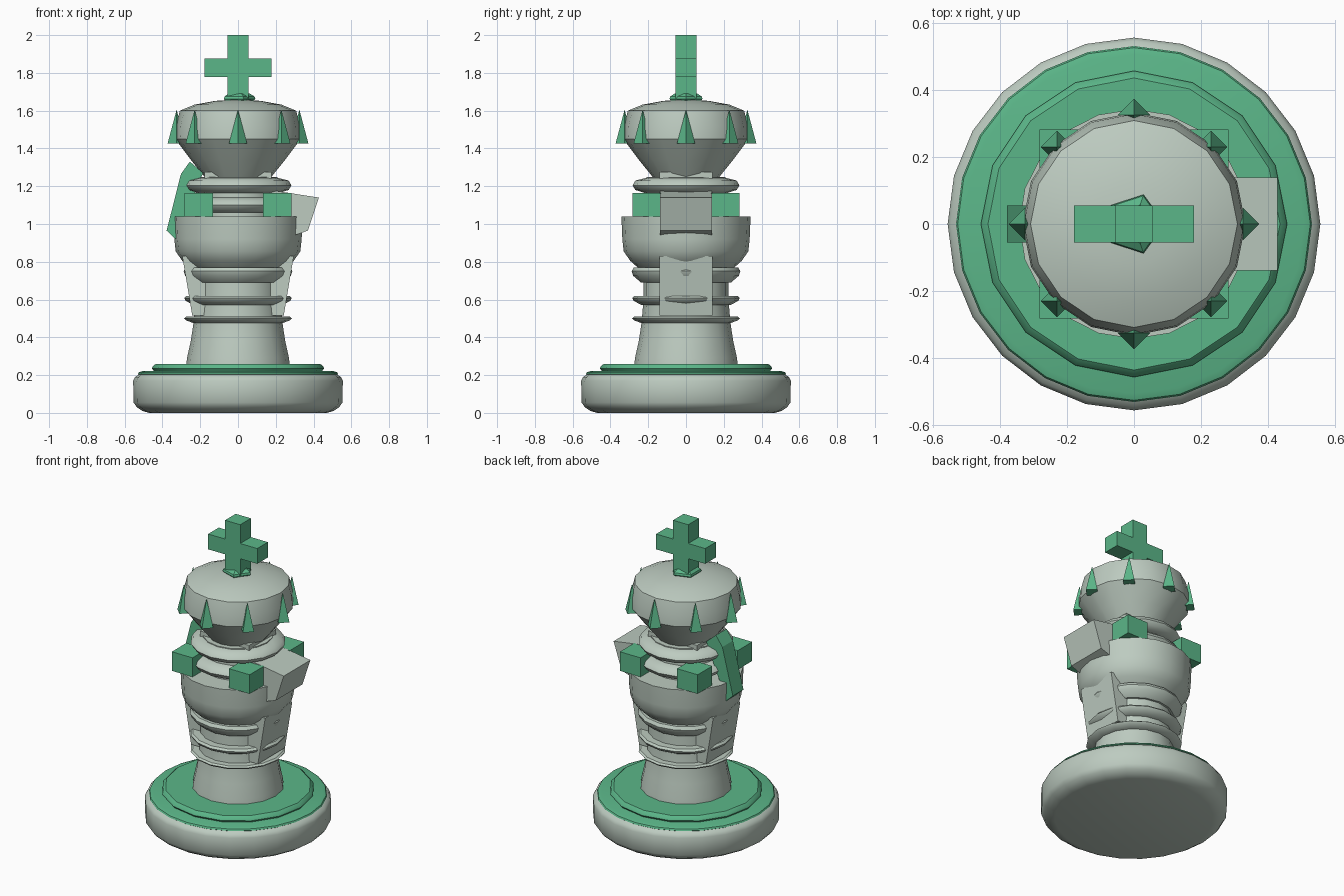
import bpy, bmesh, math

if "Cube" in bpy.data.objects:
    bpy.data.objects.remove(bpy.data.objects["Cube"])


def material(name, rgb):
    m = bpy.data.materials.new(name)
    m.diffuse_color = (*rgb, 1)
    m.use_nodes = True
    m.node_tree.nodes["Principled BSDF"].inputs["Base Color"].default_value = m.diffuse_color
    return m


STONE = material("pale grey stone", (0.51, 0.60, 0.53))
GREEN = material("jade green", (0.105, 0.47, 0.25))


def finish(name, bm, mat, smooth=None):
    bmesh.ops.recalc_face_normals(bm, faces=bm.faces)
    me = bpy.data.meshes.new(name)
    bm.to_mesh(me)
    bm.free()
    me.materials.append(mat)
    ob = bpy.data.objects.new(name, me)
    bpy.context.collection.objects.link(ob)
    if smooth:
        bpy.ops.object.select_all(action='DESELECT')
        ob.select_set(True)
        bpy.context.view_layer.objects.active = ob
        bpy.ops.object.shade_smooth_by_angle(angle=math.radians(smooth))
    return ob


def lathe(name, profile, sides, mat, smooth=35):
    """Closed turned solid from (radius, z) points, bottom to top."""
    bm = bmesh.new()
    rings = []
    for r, z in profile:
        rings.append([bm.verts.new((r * math.cos(2 * math.pi * i / sides),
                                    r * math.sin(2 * math.pi * i / sides), z))
                      for i in range(sides)])
    for a, b in zip(rings, rings[1:]):
        for i in range(sides):
            j = (i + 1) % sides
            bm.faces.new((a[i], a[j], b[j], b[i]))
    bm.faces.new(rings[0][::-1])
    bm.faces.new(rings[-1])
    return finish(name, bm, mat, smooth)


def box(name, x, y, z, mat):
    """Box from min/max pairs."""
    return prism(name, [(x[0], z[0]), (x[1], z[0]), (x[1], z[1]), (x[0], z[1])], y, mat)


def prism(name, outline, y, mat):
    """Solid from an (x, z) outline extended along y."""
    bm = bmesh.new()
    a = [bm.verts.new((px, y[0], pz)) for px, pz in outline]
    b = [bm.verts.new((px, y[1], pz)) for px, pz in outline]
    bm.faces.new(a)
    bm.faces.new(b[::-1])
    n = len(outline)
    for i in range(n):
        j = (i + 1) % n
        bm.faces.new((a[i], b[i], b[j], a[j]))
    return finish(name, bm, mat)


# Foot and its two green steps
lathe("foot", [(0.47, 0), (0.505, 0.01), (0.535, 0.03), (0.553, 0.055), (0.555, 0.17),
               (0.545, 0.19), (0.51, 0.212)], 24, STONE, 45)
lathe("lower_step", [(0.515, 0.195), (0.53, 0.205), (0.525, 0.215), (0.505, 0.222)],
      24, GREEN, 30)
lathe("upper_step", [(0.44, 0.215), (0.456, 0.235), (0.452, 0.245), (0.435, 0.26)],
      16, GREEN, 30)

# Stem
lathe("stem", [(0.275, 0.24), (0.27, 0.29), (0.25, 0.38), (0.235, 0.48),
               (0.225, 0.6), (0.225, 0.8)], 16, STONE)

# Collars on the stem
for i, (z0, z1, r) in enumerate([(0.475, 0.51, 0.285), (0.57, 0.62, 0.284),
                                 (0.69, 0.77, 0.288)]):
    h = z1 - z0
    lathe(f"stem_collar_{i + 1}", [(r - 0.05, z0), (r - 0.008, z0 + 0.45 * h),
                                   (r, z0 + 0.75 * h), (r - 0.012, z1)], 16, STONE)

# Round middle drum
lathe("drum", [(0.25, 0.765), (0.295, 0.805), (0.33, 0.855), (0.337, 0.92),
               (0.342, 1.04)], 20, STONE, 40)

# Upper neck and its collars
lathe("neck", [(0.21, 1.0), (0.21, 1.25)], 16, STONE)
for i, z in enumerate([1.10, 1.205]):
    lathe(f"neck_collar_{i + 1}", [(0.22, z - 0.04), (0.268, z - 0.025), (0.283, z),
                                   (0.268, z + 0.025), (0.2, z + 0.042)], 16, STONE, 50)

# Flared head with domed top
lathe("crown", [(0.165, 1.235), (0.25, 1.34), (0.332, 1.45), (0.328, 1.52),
                (0.308, 1.60), (0.23, 1.632), (0.12, 1.652), (0.03, 1.658)],
      16, STONE, 28)

# Inner blocks whose faces show through the turned parts
prism("waist_block", [(-0.242, 0.515), (0.242, 0.515), (0.295, 0.83), (-0.295, 0.83)],
      (-0.14, 0.14), STONE)
box("neck_block", (-0.178, 0.178), (-0.14, 0.14), (1.0, 1.275), STONE)

# Slanted block on the right, sloping ridge on the left
prism("snout", [(0.17, 1.18), (0.428, 1.14), (0.37, 0.965), (0.305, 0.942), (0.17, 0.95)],
      (-0.138, 0.138), STONE)
prism("mane", [(-0.33, 0.92), (-0.378, 0.965), (-0.302, 1.265), (-0.255, 1.33),
               (-0.185, 1.27)], (-0.055, 0.055), GREEN)

# Four battlement blocks on the drum
for sx in (-1, 1):
    for sy in (-1, 1):
        box("battlement", sorted((sx * 0.132, sx * 0.282)),
            sorted((sy * 0.132, sy * 0.282)), (1.04, 1.165), GREEN)

# Eight crown spikes
for i in range(8):
    a = i * math.pi / 4
    bm = bmesh.new()
    bmesh.ops.create_cone(bm, cap_ends=True, segments=4, radius1=0.048, radius2=0,
                          depth=0.18)
    # keep the diamond base lined up with the x and y axes
    c = [v for v in bm.verts if v.co.z < 0]
    if min(abs(v.co.x) for v in c) > 0.01:
        for v in c:
            v.co.x, v.co.y = ((v.co.x - v.co.y) * math.sqrt(0.5),
                              (v.co.x + v.co.y) * math.sqrt(0.5))
    bmesh.ops.translate(bm, verts=bm.verts,
                        vec=(0.325 * math.cos(a), 0.325 * math.sin(a), 1.515))
    finish("crown_spike", bm, GREEN)

# Finial: small five-sided base and cross
lathe("finial_base", [(0.075, 1.645), (0.092, 1.662), (0.088, 1.675), (0.06, 1.692)],
      5, GREEN, 30)
box("cross_upright", (-0.055, 0.055), (-0.055, 0.055), (1.66, 2.0), GREEN)
box("cross_arm_left", (-0.178, -0.055), (-0.055, 0.055), (1.777, 1.877), GREEN)
box("cross_arm_right", (0.055, 0.178), (-0.055, 0.055), (1.777, 1.877), GREEN)
